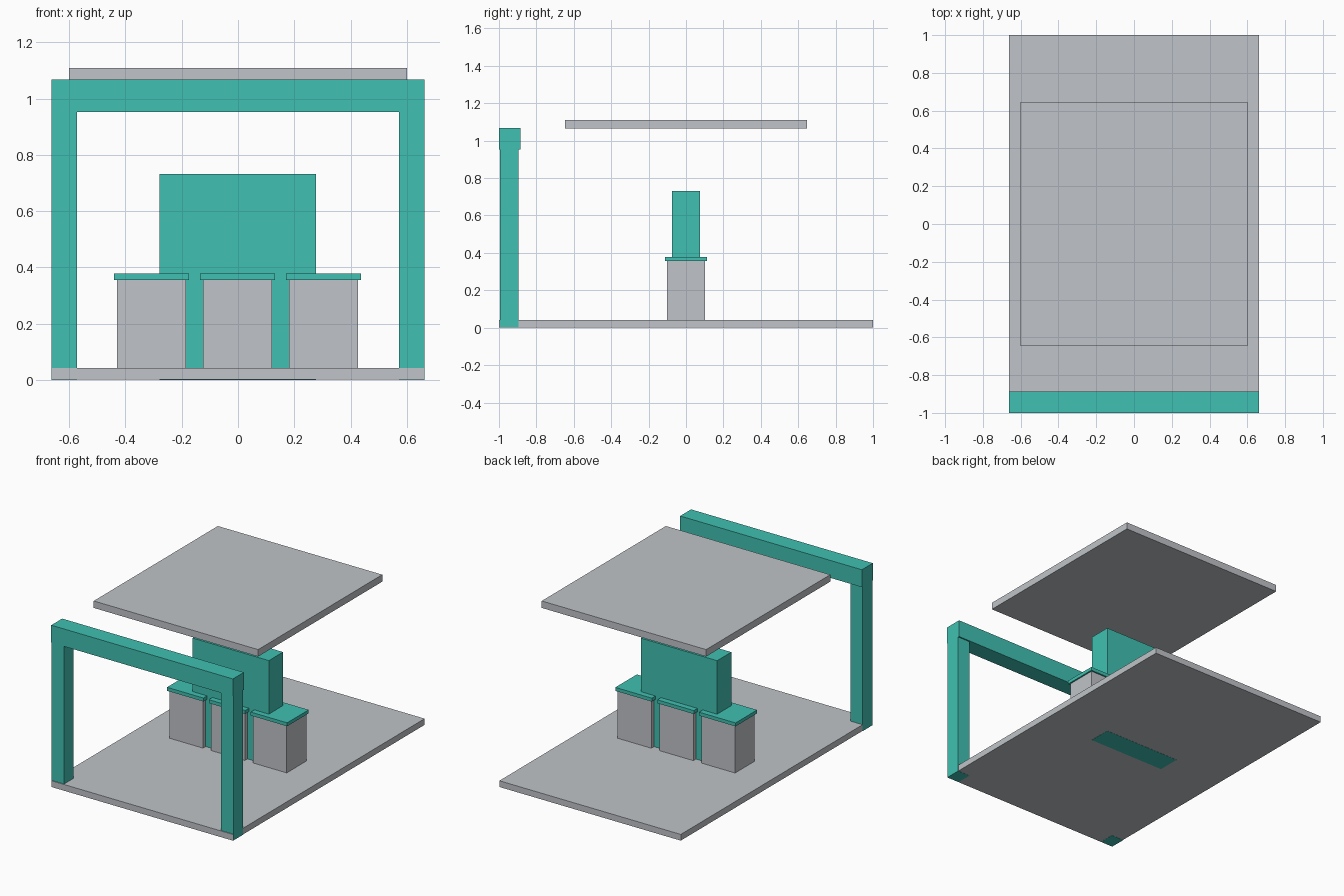
import bpy

if "Cube" in bpy.data.objects:
    bpy.data.objects.remove(bpy.data.objects["Cube"])


def material(name, rgb):
    m = bpy.data.materials.new(name)
    m.diffuse_color = (*rgb, 1.0)
    m.use_nodes = True
    m.node_tree.nodes["Principled BSDF"].inputs["Base Color"].default_value = m.diffuse_color
    return m


GREY = material("light grey", (0.527, 0.552, 0.578))
TEAL = material("teal", (0.051, 0.527, 0.445))


def box(name, x, y, z, mat):
    """Axis-aligned box from (min, max) ranges."""
    bpy.ops.mesh.primitive_cube_add(size=1)
    ob = bpy.context.object
    ob.name = ob.data.name = name
    ob.location = [(r[0] + r[1]) / 2 for r in (x, y, z)]
    ob.scale = [r[1] - r[0] for r in (x, y, z)]
    bpy.ops.object.transform_apply(location=True, scale=True)
    ob.data.materials.append(mat)
    return ob


# Floor slab and floating roof panel
box("floor", (-0.662, 0.662), (-1, 1), (0.001, 0.042), GREY)
box("roof_panel", (-0.6, 0.6), (-0.647, 0.647), (1.064, 1.11), GREY)

# Front gateway: two posts passing through the floor, and a top beam
for side, label in ((-1, "left"), (1, "right")):
    xs = sorted((side * 0.573, side * 0.663))
    box(f"{label}_post", xs, (-0.995, -0.895), (0, 0.953), TEAL)
box("gateway_beam", (-0.663, 0.663), (-1, -0.886), (0.953, 1.068), TEAL)

# Central block standing behind and between the counters
box("central_block", (-0.279, 0.277), (-0.074, 0.074), (0, 0.732), TEAL)

# Row of three counters with overhanging tops
for i, cx in enumerate((-0.307, -0.002, 0.304), 1):
    box(f"counter_{i}", (cx - 0.123, cx + 0.123), (-0.102, 0.102), (0.04, 0.356), GREY)
    box(f"counter_top_{i}", (cx - 0.133, cx + 0.133), (-0.112, 0.112), (0.356, 0.379), TEAL)
